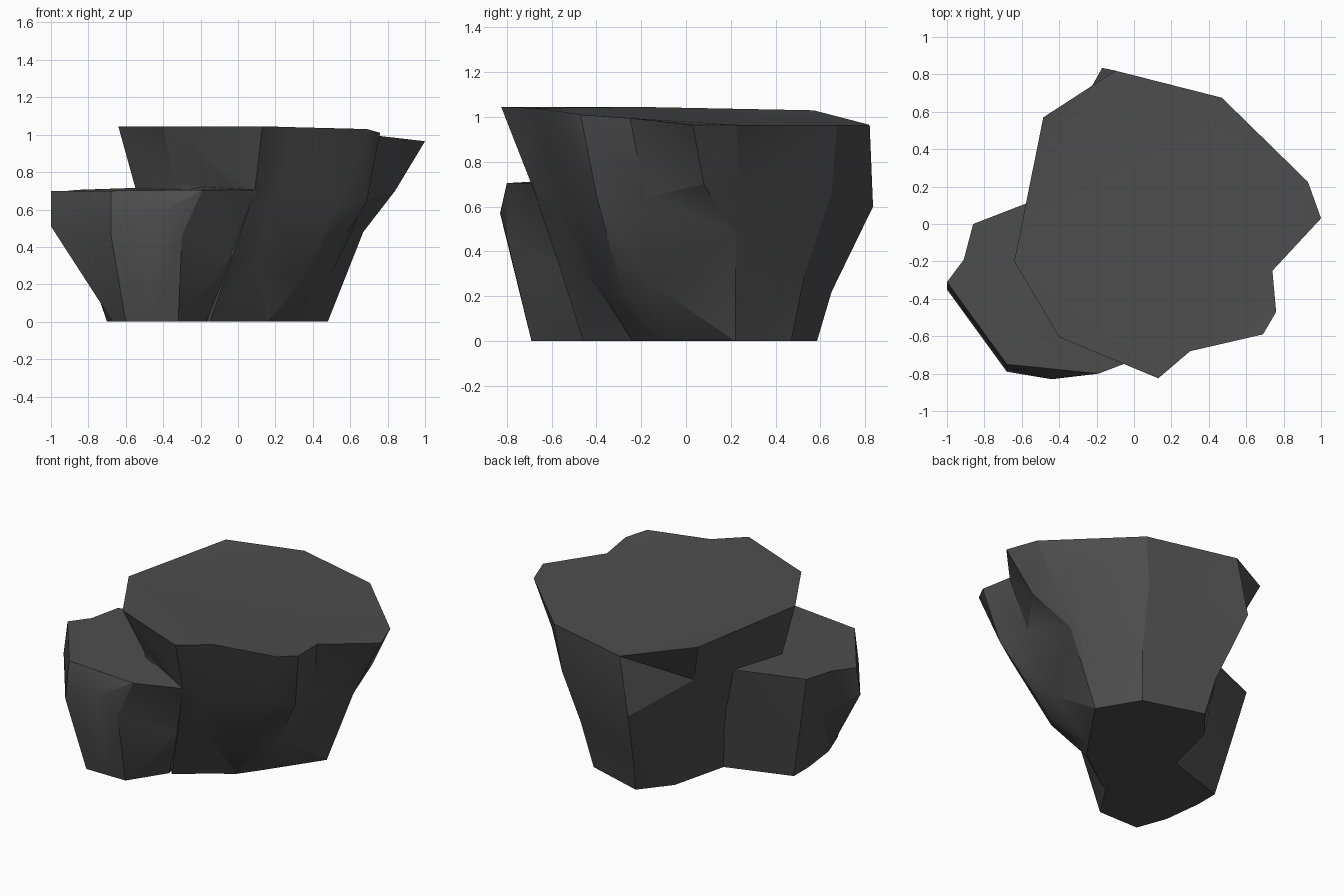
import bpy, bmesh, math

if "Cube" in bpy.data.objects:
    bpy.data.objects.remove(bpy.data.objects["Cube"])

stone = bpy.data.materials.new("dark grey stone")
stone.diffuse_color = (0.075, 0.075, 0.075, 1)
stone.use_nodes = True
stone.node_tree.nodes["Principled BSDF"].inputs["Base Color"].default_value = stone.diffuse_color


def loft_rock(name, rings, creases=()):
    """Skin irregular rings (top to bottom), cap both ends; creases lists (row, column) quads split by a diagonal."""
    bm = bmesh.new()
    loops = [[bm.verts.new(p) for p in ring] for ring in rings]
    n = len(rings[0])
    for row, (upper, lower) in enumerate(zip(loops, loops[1:])):
        for i in range(n):
            j = (i + 1) % n
            if (row, i) in creases:
                bm.faces.new((upper[i], upper[j], lower[j]))
                bm.faces.new((upper[i], lower[j], lower[i]))
            else:
                bm.faces.new((upper[i], upper[j], lower[j], lower[i]))
    caps = [bm.faces.new(loops[0]), bm.faces.new(loops[-1][::-1])]
    bm.normal_update()
    bmesh.ops.triangulate(bm, faces=caps, ngon_method='EAR_CLIP')
    bmesh.ops.triangulate(bm, faces=bm.faces[:])
    bmesh.ops.recalc_face_normals(bm, faces=bm.faces[:])
    mesh = bpy.data.meshes.new(name)
    bm.to_mesh(mesh)
    bm.free()
    mesh.materials.append(stone)
    ob = bpy.data.objects.new(name, mesh)
    bpy.context.collection.objects.link(ob)
    return ob


# Tall rock: flat tilted top, overhanging sides narrowing to the foot
tall_top = [(1, .03, .965), (.93, .225, .965), (.47, .675, .965), (-.1, .82, .965),
            (-.485, .57, 1.03), (-.64, -.2, 1.045), (-.4, -.605, 1.045), (.13, -.825, 1.045),
            (.3, -.68, 1.04), (.69, -.59, 1.03), (.76, -.47, 1.01), (.74, -.25, .995)]
tall_upper = [(.84, .08, .7), (.79, .24, .69), (.43, .65, .66), (-.17, .835, .6),
              (-.38, .46, .75), (-.55, -.2, .72), (-.34, -.47, .74), (.09, -.69, .7),
              (.19, -.57, .62), (.53, -.49, .62), (.69, -.4, .65), (.66, -.18, .64)]
tall_lower = [(.67, .22, .48), (.63, .28, .45), (.38, .53, .3), (-.08, .65, .22),
              (-.27, .4, .38), (-.4, -.1, .35), (-.28, -.42, .35), (-.03, -.57, .35),
              (.1, -.44, .3), (.33, -.36, .2), (.42, -.28, .2), (.495, -.15, .25)]
tall_foot = [(.48, .22, 0), (.45, .27, 0), (.33, .47, 0), (-.05, .585, 0),
             (-.2, .4, 0), (-.3, 0, 0), (-.2, -.4, 0), (-.15, -.46, 0),
             (0, -.35, 0), (.16, -.24, 0), (.24, -.13, 0), (.35, .03, 0)]
rock = loft_rock("stepped_rock", [tall_top, tall_upper, tall_lower, tall_foot],
                 {(0, 3), (0, 10), (1, 3)})

# Low rock: stepped shelf leaning against the front left
low_top = [(.1, -.69, .705), (-.19, -.8, .705), (-.44, -.775, .7), (-.68, -.75, .7),
           (-1, -.31, .7), (-.91, -.19, .7), (-.86, 0, .705), (-.42, .17, .72), (-.2, -.3, .735)]
low_mid = [(-.03, -.56, .35), (-.3, -.8, .46), (-.44, -.83, .57), (-.68, -.79, .47),
           (-1, -.35, .51), (-.84, -.2, .4), (-.78, -.05, .35), (-.35, .1, .35), (-.2, -.3, .35)]
low_foot = [(-.17, -.46, 0), (-.32, -.69, 0), (-.45, -.69, 0), (-.6, -.69, 0),
            (-.67, -.5, 0), (-.7, -.25, 0), (-.7, -.1, 0), (-.27, .04, 0), (-.2, -.3, 0)]
low = loft_rock("low_rock", [low_top, low_mid, low_foot])

# Fuse both into one stone so no faces remain inside
fuse = rock.modifiers.new("fuse", 'BOOLEAN')
fuse.operation = 'UNION'
fuse.solver = 'EXACT'
fuse.object = low
bpy.ops.object.select_all(action='DESELECT')
rock.select_set(True)
bpy.context.view_layer.objects.active = rock
bpy.ops.object.modifier_apply(modifier=fuse.name)
bpy.data.objects.remove(low)
bpy.ops.object.shade_smooth_by_angle(angle=math.radians(27))
